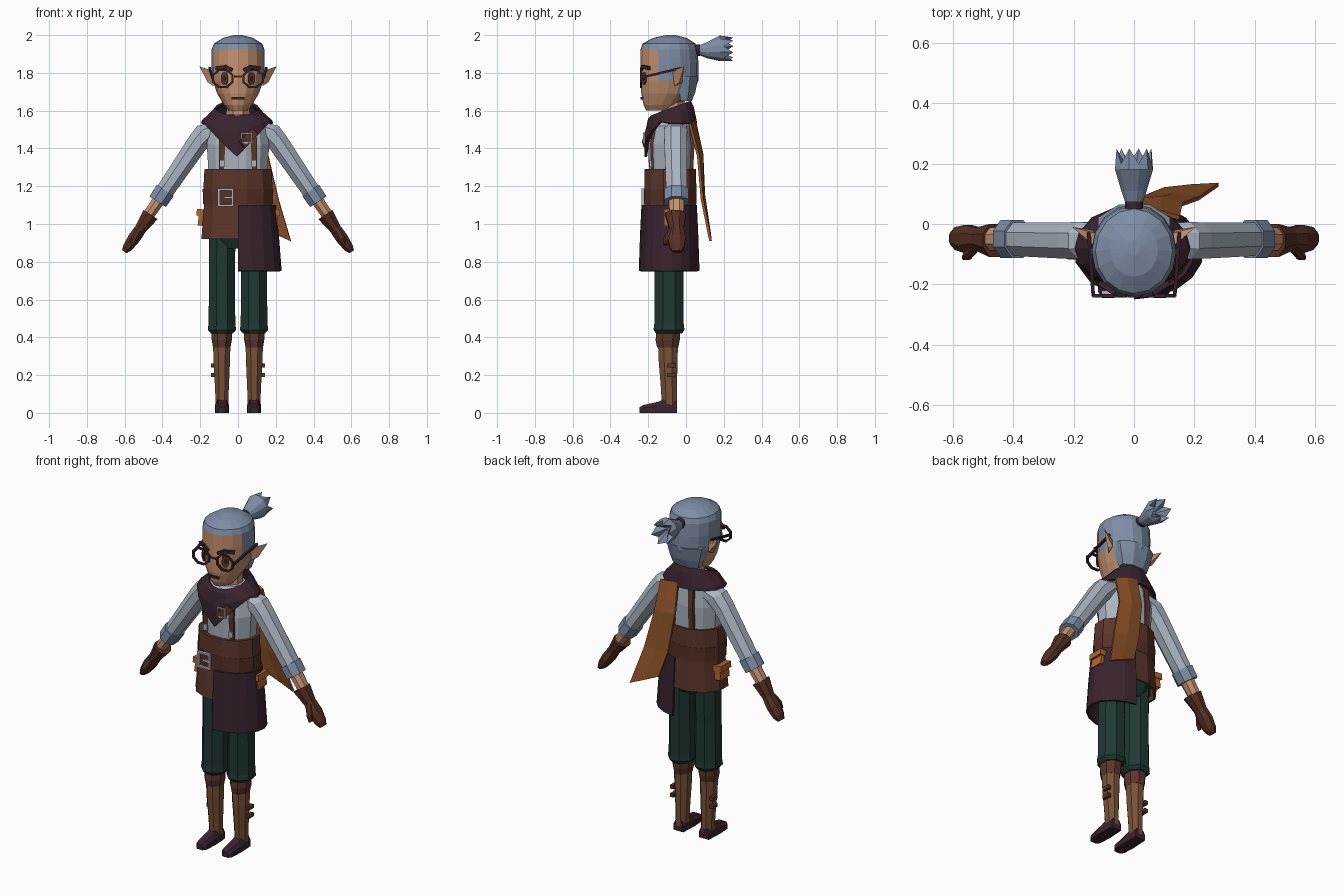
import bpy, bmesh
from math import sin, cos, pi, radians
from mathutils import Vector as V, Euler

if "Cube" in bpy.data.objects:
    bpy.data.objects.remove(bpy.data.objects["Cube"])

def lin(c):
    return c / 12.92 if c <= 0.04045 else ((c + 0.055) / 1.055) ** 2.4

def mat(name, h):
    m = bpy.data.materials.new(name)
    m.diffuse_color = [lin(int(h[i:i + 2], 16) / 255) for i in (0, 2, 4)] + [1]
    m.use_nodes = True
    m.node_tree.nodes["Principled BSDF"].inputs["Base Color"].default_value = m.diffuse_color
    return m

SKIN, HAIR = mat("skin", "C69270"), mat("blue grey", "7E8DA5")
SHIRT, PLUM = mat("pale shirt", "AAB3BF"), mat("dark plum", "39232F")
LEATHER, GLOVE = mat("brown leather", "5C362A"), mat("dark brown", "563024")
GREEN, BOOT = mat("dark green", "203833"), mat("boot tan", "7A5239")
CLOTH, POUCH = mat("rust cloth", "8F5329"), mat("orange leather", "B3672F")

def finish(name, bm, *mats):
    bmesh.ops.recalc_face_normals(bm, faces=bm.faces[:])
    me = bpy.data.meshes.new(name)
    bm.to_mesh(me)
    bm.free()
    ob = bpy.data.objects.new(name, me)
    bpy.context.collection.objects.link(ob)
    for m in mats:
        me.materials.append(m)
    return ob

def ring(c, u, v, n=8, flat=True):
    k, o = (1 / cos(pi / n), pi / n) if flat else (1, pi / 2)
    return [V(c) + (V(u) * cos(o + 2 * pi * i / n) + V(v) * sin(o + 2 * pi * i / n)) * k for i in range(n)]

def loft(name, rows, *mats, closed=True, cap=True, thick=0):
    bm = bmesh.new()
    vs = [[bm.verts.new(p) for p in r] for r in rows]
    n = len(rows[0])
    for a, b in zip(vs, vs[1:]):
        for i in range(n if closed else n - 1):
            j = (i + 1) % n
            bm.faces.new((a[i], a[j], b[j], b[i]))
    if cap and closed:
        bm.faces.new(vs[0])
        bm.faces.new(vs[-1])
    ob = finish(name, bm, *mats)
    if thick:
        s = ob.modifiers.new("thickness", "SOLIDIFY")
        s.thickness, s.offset = thick, 0
    return ob

def column(name, secs, m, n=8, flat=True, **kw):
    # secs: centre x, centre y, z, half width, half depth
    return loft(name, [ring((x, y, z), (a, 0, 0), (0, b, 0), n, flat) for x, y, z, a, b in secs], m, **kw)

def limb(name, secs, m, s, d=(0.55, -0.83)):
    # secs: x, y, z, half thickness across the limb, half depth in y
    return loft(name, [ring((s * x, y, z), (s * -d[1] * a, 0, d[0] * a), (0, b, 0)) for x, y, z, a, b in secs], m)

def bar(name, p, q, r, m):
    d = (V(q) - V(p)).normalized()
    u = d.cross(V((0, 0, 1))).normalized()
    w = d.cross(u)
    return loft(name, [ring(c, u * r, w * r, 4) for c in (p, q)], m)

def box(name, loc, dim, m, rot=(0, 0, 0)):
    bm = bmesh.new()
    bmesh.ops.create_cube(bm, size=1)
    e = Euler([radians(a) for a in rot]).to_matrix()
    for v in bm.verts:
        v.co = e @ V([a * b for a, b in zip(v.co, dim)]) + V(loc)
    return finish(name, bm, m)

def loop_frame(name, c, rx, rz, w, m, n=8, tilt=0):
    # closed frame facing the front: square section swept round n sides
    rows = []
    for i in range(n + 1):
        t = pi / n + 2 * pi * i / n
        rows.append([V(c) + Euler((0, radians(tilt), 0)).to_matrix() @
                     V(((rx + a) * cos(t), b, (rz + a) * sin(t))) for a, b in ((-w, -w), (w, -w), (w, w), (-w, w))])
    return loft(name, rows, m, cap=False)

def hull(name, pts, m):
    bm = bmesh.new()
    for p in pts:
        bm.verts.new(p)
    bmesh.ops.convex_hull(bm, input=bm.verts[:])
    return finish(name, bm, m)

# head with hair coloured by region
secs = [(1.60, -.13, .05, .08), (1.63, -.125, .075, .10), (1.69, -.10, .11, .137), (1.76, -.087, .135, .153),
        (1.85, -.087, .141, .153), (1.925, -.09, .14, .15), (1.955, -.09, .128, .14), (1.985, -.085, .08, .09), (2.0, -.08, .02, .025)]
head = loft("head", [ring((0, y, z), (a, 0, 0), (0, b, 0), 16, False) for z, y, a, b in secs], SKIN, HAIR)
for f in head.data.polygons:
    c = f.center
    f.material_index = int(c.z > 1.93 or (c.y > -.13 and c.z > 1.77) or (c.y > -.04 and c.z > 1.64))
column("neck", [(0, -.06, 1.48, .065, .065), (0, -.07, 1.68, .06, .06)], SKIN)
column("back_hair", [(0, -.01, 1.65, .085, .04), (0, -.01, 1.70, .10, .06), (0, -.01, 1.78, .12, .075)], HAIR)

# ponytail with jagged tips
def tail_ring(y, z, a, b):
    return ring((0, y, z), (a, 0, 0), (0, 0, b), 12)
tip = tail_ring(.22, 1.925, .058, .062)
for i, p in enumerate(tip):
    p.y = .25 if i % 2 else .20
loft("ponytail", [tail_ring(.06, 1.92, .025, .022), tail_ring(.11, 1.92, .042, .042),
                  tail_ring(.18, 1.93, .063, .068), tip, tail_ring(.17, 1.93, .01, .01)], HAIR)
loft("hair_tie", [tail_ring(.04, 1.92, .03, .03), tail_ring(.075, 1.92, .03, .03)], PLUM)

# face details
box("mouth", (0, -.234, 1.665), (.07, .012, .013), PLUM)
bar("glasses_bridge", (-.022, -.238, 1.78), (.022, -.238, 1.78), .005, PLUM)
for s in (-1, 1):
    hull("ear", [(s * .13, -.075, 1.81), (s * .13, -.06, 1.73), (s * .135, -.02, 1.75), (s * .13, -.03, 1.80),
                 (s * .16, -.035, 1.75), (s * .205, -.01, 1.835)], SKIN)
    loop_frame("glasses_rim", (s * .08, -.238, 1.77), .056, .048, .006, PLUM)
    bar("glasses_arm", (s * .135, -.238, 1.775), (s * .15, -.03, 1.825), .006, PLUM)
    e = Euler((0, 0, s * radians(30))).to_matrix()
    at = V((s * .072, -.223, 1.77))
    loft("eye", [ring(at + e @ V((0, d, 0)), e @ V((.02, 0, 0)), (0, 0, .032)) for d in (-.004, .004)], LEATHER)
    loft("pupil", [ring(at + e @ V((0, d, 0)), e @ V((.008, 0, 0)), (0, 0, .014)) for d in (-.007, .0)], PLUM)
    bar("brow_inner", (s * .03, -.235, 1.815), (s * .065, -.228, 1.833), .009, PLUM)
    bar("brow_outer", (s * .062, -.229, 1.833), (s * .115, -.195, 1.825), .009, PLUM)

# neck scarf: collar and pointed front
def scarf_row(rx, cy, ry, zf):
    out = []
    for i in range(16):
        t = 2 * pi * i / 16
        x, y = rx * cos(t) - .005, cy + ry * sin(t)
        out.append(V((x, y, zf(x, sin(t)))))
    return out
loft("neck_scarf", [
    scarf_row(.11, -.08, .10, lambda x, s: 1.61 + .04 * s),
    scarf_row(.135, -.08, .115, lambda x, s: 1.585 + .03 * s),
    scarf_row(.18, -.08, .13, lambda x, s: 1.545 if s > -.1 else 1.47 + .42 * abs(x + .02)),
    scarf_row(.185, -.08, .133, lambda x, s: 1.53 if s > -.1 else 1.35 + 1.08 * abs(x + .01))],
    PLUM, cap=False, thick=.014)
box("scarf_strap", (.055, -.212, 1.455), (.10, .012, .045), LEATHER, (0, -45, 18))
loop_frame("scarf_buckle", (.045, -.222, 1.455), .036, .036, .005, SHIRT, 4, 0)

# torso, corset and belt
column("shirt", [(0, -.08, 1.25, .155, .115), (0, -.08, 1.42, .165, .12), (0, -.075, 1.52, .15, .105),
                 (0, -.07, 1.58, .08, .075)], SHIRT, 12)
column("corset", [(0, -.083, 1.29, .172, .13), (0, -.083, 1.18, .178, .132), (0, -.083, 1.09, .175, .13),
                  (0, -.088, .92, .188, .143)], LEATHER, 12, cap=False, thick=.012)
column("corset_top", [(0, -.083, 1.24, .165, .125), (0, -.083, 1.288, .168, .127)], LEATHER, 12)
column("belt", [(0, -.083, 1.105, .185, .138), (0, -.083, 1.185, .187, .139)], GLOVE, 12)
loop_frame("belt_buckle", (-.065, -.228, 1.14), .052, .06, .008, SHIRT, 4)
box("buckle_pin", (-.05, -.228, 1.14), (.05, .012, .012), SHIRT)

# apron hanging on one side, from front centre round to the back
def apron_row(z, a, b):
    return [V((a * sin(t), -.088 - b * cos(t), z)) for t in [radians(170) * i / 9 for i in range(10)]]
loft("apron", [apron_row(1.10, .195, .142), apron_row(.93, .212, .15), apron_row(.75, .226, .156)],
     PLUM, closed=False, thick=.012)

# cloth trailing from the scarf down the back
loft("trailing_cloth", [[(.02, .045, 1.55), (.085, .04, 1.545), (.15, .02, 1.53)],
                        [(.015, .08, 1.38), (.09, .085, 1.37), (.16, .065, 1.36)],
                        [(.05, .095, 1.15), (.13, .095, 1.14), (.215, .085, 1.13)],
                        [(.10, .115, .99), (.19, .125, .95), (.28, .13, .91)]], CLOTH, closed=False, thick=.014)

column("pelvis", [(0, -.088, .87, .12, .075), (0, -.088, .92, .155, .10), (0, -.088, 1.1, .16, .11)], GREEN)

for s in (-1, 1):
    # suspenders with clips
    hull("suspender_front", [(s * (x + w), y + d, z) for x, y, z in ((.085, -.182, 1.28), (.085, -.19, 1.42), (.08, -.175, 1.53))
                             for w in (-.016, .016) for d in (0, .03)], LEATHER)
    hull("suspender_back", [(s * (x + w), y - d, z) for x, y, z in ((.06, .038, 1.28), (.06, .045, 1.42), (.055, .035, 1.54))
                            for w in (-.016, .016) for d in (0, .03)], LEATHER)
    box("suspender_clip", (s * .085, -.188, 1.32), (.025, .012, .035), SHIRT)
    # side pouch
    box("pouch", (s * .185, -.07, 1.025), (.05, .085, .07), POUCH, (0, s * -6, 0))
    box("pouch_flap", (s * .188, -.07, 1.06), (.062, .095, .035), POUCH, (0, s * -6, 0))
    # arm, cuff, forearm, glove
    limb("sleeve", [(.08, -.055, 1.515, .05, .055), (.165, -.055, 1.485, .062, .062), (.21, -.055, 1.435, .056, .06),
                    (.40, -.05, 1.155, .047, .055)], SHIRT, s)
    limb("sleeve_cuff", [(.385, -.05, 1.178, .054, .063), (.425, -.05, 1.118, .052, .063)], HAIR, s)
    limb("forearm", [(.41, -.05, 1.14, .033, .042), (.485, -.05, 1.03, .03, .036)], SKIN, s)
    limb("glove", [(.463, -.055, 1.05, .045, .055), (.515, -.05, .975, .031, .038), (.55, -.05, .925, .033, .047),
                   (.585, -.048, .875, .026, .038), (.602, -.048, .853, .014, .024)], GLOVE, s)
    limb("thumb", [(.525, -.075, .97, .018, .018), (.548, -.10, .925, .018, .018), (.562, -.11, .89, .01, .01)], GLOVE, s)
    # trouser leg
    column("trouser_leg", [(s * .085, -.09, .42, .058, .068), (s * .085, -.09, .44, .075, .082), (s * .085, -.09, .47, .071, .078),
                           (s * .085, -.09, .72, .068, .076), (s * .083, -.088, .94, .07, .08)], GREEN)
    # boot with cuff, side buckles and shoe
    column("boot_shaft", [(s * .085, -.088, .03, .033, .04), (s * .085, -.09, .12, .036, .042), (s * .086, -.095, .28, .044, .05),
                          (s * .086, -.095, .37, .046, .053)], BOOT)
    column("boot_cuff", [(s * .086, -.097, .345, .046, .056), (s * .086, -.097, .385, .053, .064),
                         (s * .086, -.095, .425, .053, .062)], LEATHER)
    for z in (.2, .25):
        box("boot_buckle", (s * .132, -.075, z), (.022, .045, .022), LEATHER)
    loft("shoe", [[(s * .085 + a * w, y, z) for a, z in ((-1, 0), (1, 0), (1, h * .6), (.6, h), (-.6, h), (-1, h * .6))]
                  for y, w, h in ((-.245, .02, .03), (-.225, .034, .042), (-.15, .038, .058), (-.11, .036, .075), (-.048, .033, .06))], PLUM)
